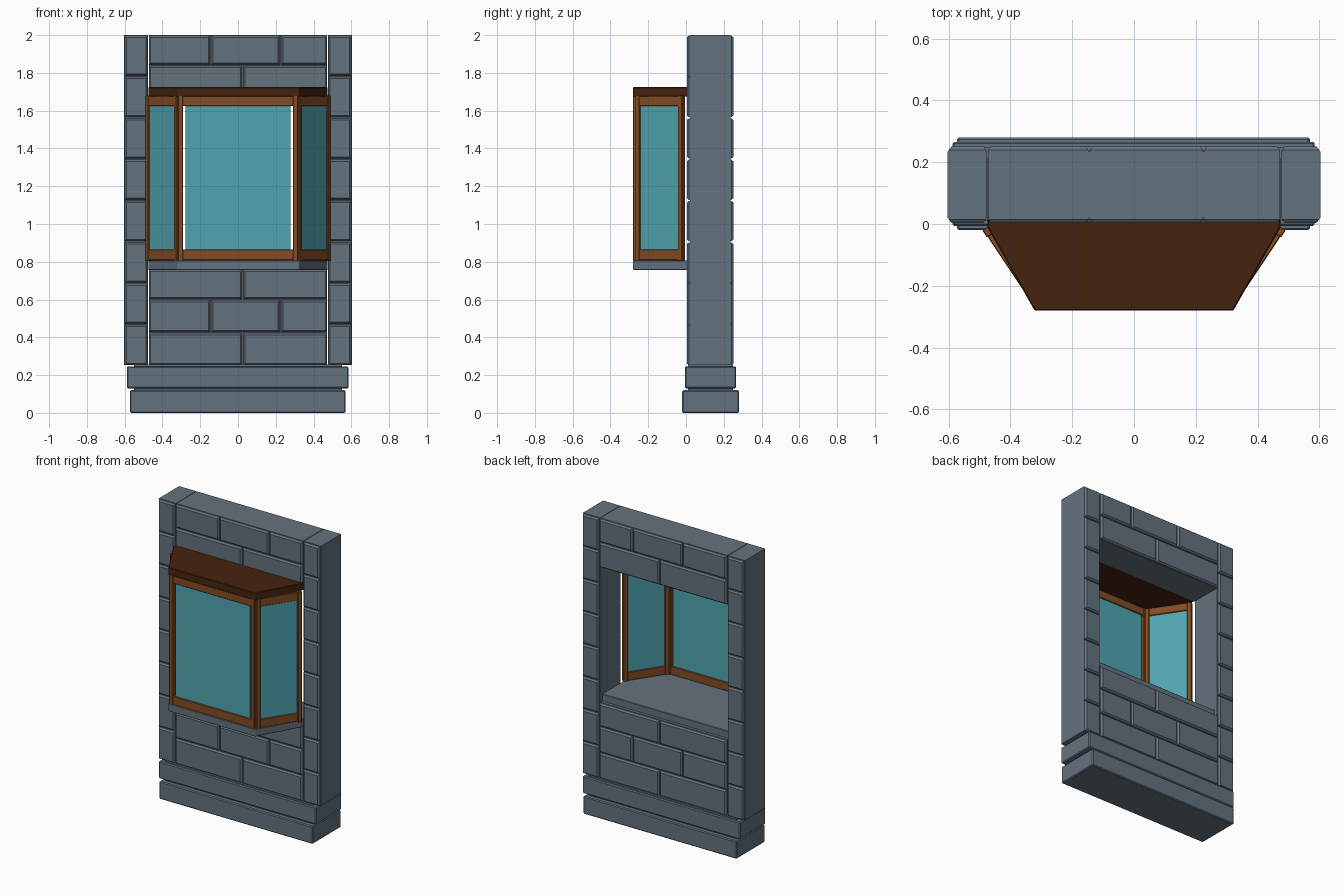
import bpy, bmesh, math
from mathutils import Vector

if "Cube" in bpy.data.objects:
    bpy.data.objects.remove(bpy.data.objects["Cube"])


def srgb(r, g, b):
    f = lambda c: (c / 255 / 12.92) if c < 11 else ((c / 255 + 0.055) / 1.055) ** 2.4
    return (f(r), f(g), f(b), 1)


def material(name, col):
    m = bpy.data.materials.new(name)
    m.diffuse_color = srgb(*col)
    m.use_nodes = True
    m.node_tree.nodes["Principled BSDF"].inputs["Base Color"].default_value = m.diffuse_color
    return m


STONE = material("blue_grey_stone", (100, 114, 126))
WOOD = material("brown_wood", (132, 76, 36))
ROOF = material("dark_brown_roof", (70, 35, 15))
GLASS = material("teal_glass", (80, 165, 176))


def finish(name, bm, mat, bevel=0):
    bmesh.ops.recalc_face_normals(bm, faces=bm.faces[:])
    me = bpy.data.meshes.new(name)
    bm.to_mesh(me)
    bm.free()
    me.materials.append(mat)
    ob = bpy.data.objects.new(name, me)
    bpy.context.collection.objects.link(ob)
    if bevel:
        b = ob.modifiers.new("edge", 'BEVEL')
        b.width = bevel
        b.segments = 1
    return ob


def loft(bm, rings):
    """Closed solid through matching rings of points."""
    vs = [[bm.verts.new(p) for p in r] for r in rings]
    n = len(vs[0])
    bm.faces.new(vs[0])
    bm.faces.new(vs[-1])
    for a, b in zip(vs, vs[1:]):
        for i in range(n):
            j = (i + 1) % n
            bm.faces.new((a[i], a[j], b[j], b[i]))


def prism(bm, outline, z0, z1):
    loft(bm, [[(x, y, z) for x, y in outline] for z in (z0, z1)])


def box(bm, x0, x1, y0, y1, z0, z1):
    prism(bm, [(x0, y0), (x1, y0), (x1, y1), (x0, y1)], z0, z1)


def bar(bm, p, q, thick, z0, z1):
    """Upright slab along the line p-q in plan."""
    p, q = Vector(p), Vector(q)
    d = (q - p).normalized()
    n = Vector((-d.y, d.x)) * thick / 2
    prism(bm, [p + n, q + n, q - n, p - n], z0, z1)


def brick(bm, x0, x1, z0, z1, g=0.003, c=0.009):
    """Chamfered stone face on the front and the back of the wall."""
    def rect(y, k):
        return [(x0 + k, y, z0 + k), (x1 - k, y, z0 + k),
                (x1 - k, y, z1 - k), (x0 + k, y, z1 - k)]
    loft(bm, [rect(0.020, g), rect(0.015, g), rect(0.004, g + c)])
    loft(bm, [rect(0.235, g), rect(0.240, g), rect(0.251, g + c)])


Y0, Y1 = 0.02, 0.235      # wall core depth
SILL, HEAD = 0.76, 1.67   # opening heights

# Plinth: two stepped courses
bm = bmesh.new()
box(bm, -0.573, 0.57, -0.02, 0.28, 0, 0.12)
box(bm, -0.588, 0.585, -0.006, 0.266, 0.13, 0.246)
finish("plinth", bm, STONE, 0.006)
bm = bmesh.new()
box(bm, -0.55, 0.55, 0.01, 0.25, 0.11, 0.256)
finish("plinth_core", bm, STONE)

# Corner pillars: core plus eight stones each
for name, a, b in (("left_pillar", -0.603, -0.476), ("right_pillar", 0.476, 0.603)):
    bm = bmesh.new()
    box(bm, a, b, Y0, Y1, 0.253, 2.0)
    h = 1.75 / 8
    for i in range(8):
        brick(bm, a, b, 0.25 + i * h, 0.25 + (i + 1) * h)
    finish(name, bm, STONE)

# Brick panels under and over the opening
two, three = (-0.475, 0.025, 0.475), (-0.475, -0.145, 0.225, 0.475)
panels = {
    "lower_wall": [(0.25, 0.425, two), (0.425, 0.6, three), (0.6, SILL, two)],
    "lintel_wall": [(HEAD, 1.84, two), (1.84, 2.0, three)],
}
for name, courses in panels.items():
    bm = bmesh.new()
    box(bm, -0.472, 0.472, Y0, Y1, courses[0][0], courses[-1][1])
    for z0, z1, xs in courses:
        for xa, xb in zip(xs, xs[1:]):
            brick(bm, xa, xb, z0, z1)
    finish(name, bm, STONE)

# Bay sill slab, running back into the opening
bay = [(-0.322, -0.28), (0.322, -0.28), (0.475, -0.01)]
bm = bmesh.new()
prism(bm, bay + [(0.475, 0.215), (-0.475, 0.215), (-0.475, -0.01)], 0.757, 0.808)
finish("bay_sill", bm, STONE, 0.003)

# Flat bay roof
bm = bmesh.new()
prism(bm, bay + [(0.475, 0.02), (-0.475, 0.02), (-0.475, -0.01)], 1.674, 1.725)
finish("bay_roof", bm, ROOF, 0.004)

# Window frames and panes: left side, front, right side
sides = (("left", (-0.479, -0.012), (-0.313, -0.262), 0.0),
         ("front", (-0.318, -0.265), (0.318, -0.265), 0.012),
         ("right", (0.313, -0.262), (0.479, -0.012), 0.0))
for name, p, q, gap in sides:
    p, q = Vector(p), Vector(q)
    d = (q - p).normalized()
    w = 0.028
    bm = bmesh.new()
    bar(bm, p, p + d * w, 0.03, 0.803, 1.68)
    bar(bm, q - d * w, q, 0.03, 0.803, 1.68)
    finish(name + "_stiles", bm, WOOD, 0.003)
    bm = bmesh.new()
    for z0, z1 in ((0.808, 0.866), (1.624, 1.677)):
        bar(bm, p + d * 0.02, q - d * 0.02, 0.024, z0, z1)
    finish(name + "_rails", bm, WOOD, 0.003)
    bm = bmesh.new()
    k = w + gap if gap else w - 0.005
    bar(bm, p + d * k, q - d * k, 0.01, 0.86, 1.63)
    finish(name + "_pane", bm, GLASS)
